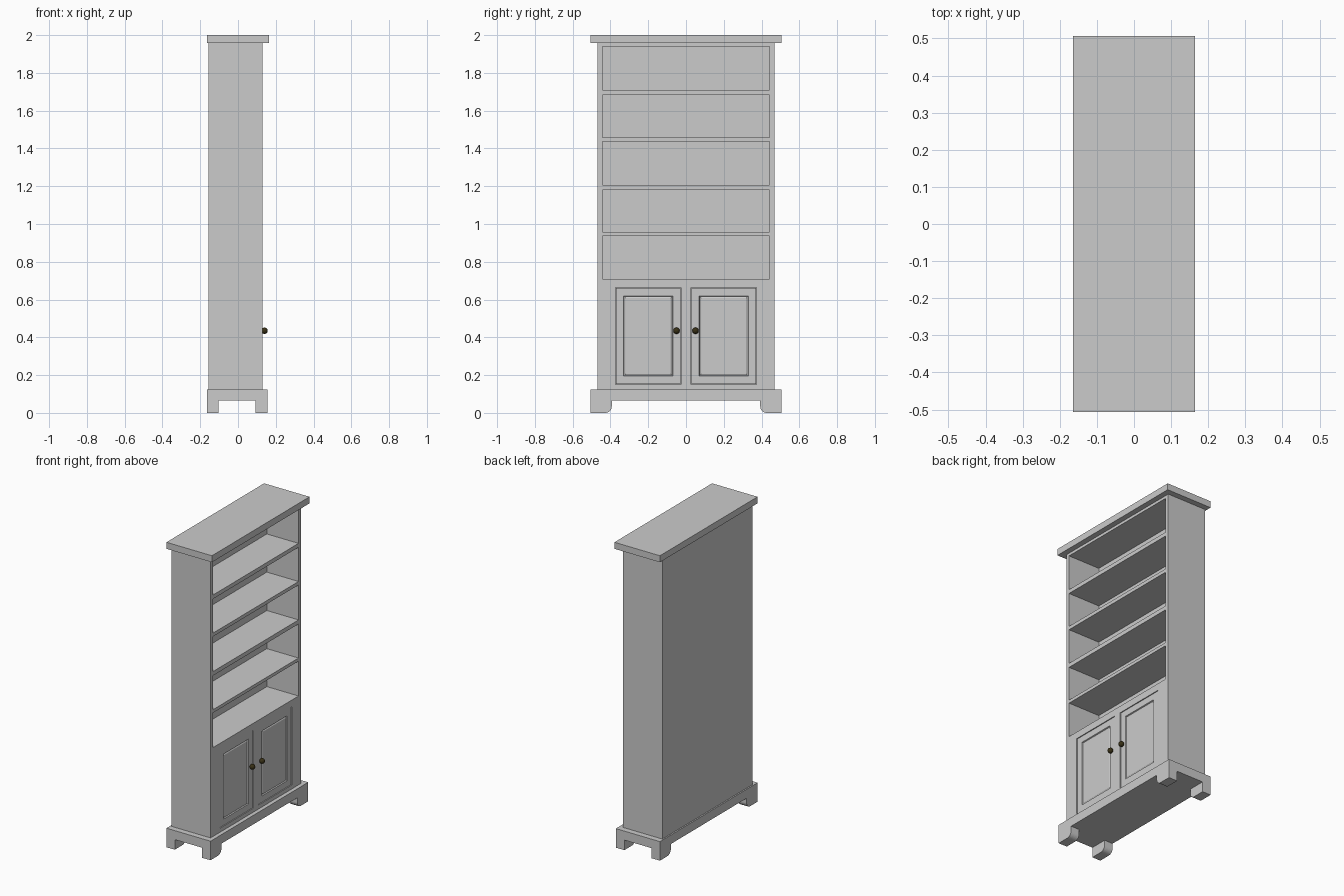
import bpy, bmesh
from math import sin, cos, pi
from mathutils import Vector

if "Cube" in bpy.data.objects:
    bpy.data.objects.remove(bpy.data.objects["Cube"])


def finish(name, bm, mat=None):
    bmesh.ops.recalc_face_normals(bm, faces=bm.faces)
    me = bpy.data.meshes.new(name)
    bm.to_mesh(me)
    bm.free()
    ob = bpy.data.objects.new(name, me)
    bpy.context.collection.objects.link(ob)
    if mat:
        me.materials.append(mat)
    return ob


def box_bm(lo, hi):
    bm = bmesh.new()
    bmesh.ops.create_cube(bm, size=1)
    lo, hi = Vector(lo), Vector(hi)
    for v in bm.verts:
        v.co = Vector(lo[i] + (v.co[i] + 0.5) * (hi[i] - lo[i]) for i in range(3))
    return bm


def front_face(bm):
    return max(bm.faces, key=lambda f: f.calc_center_median().x)


# Openings as (y0, y1, z0, z1, depth)
FRONT = 0.129
DOOR = (0.027, 0.373, 0.151, 0.663)
shelf_z = [(0.708, 0.936), (0.957, 1.180), (1.207, 1.436), (1.459, 1.683), (1.709, 1.939)]
openings = [(-0.443, 0.443, a, b, 0.23) for a, b in shelf_z]
openings += [(DOOR[0], DOOR[1], DOOR[2], DOOR[3], 0.02),
             (-DOOR[1], -DOOR[0], DOOR[2], DOOR[3], 0.02)]

# Carcass: one block with shelf bays and door recesses pushed in from the front
bm = box_bm((-0.156, -0.468, 0.125), (FRONT, 0.468, 1.957))
cuts = {(1, y) for o in openings for y in o[:2]} | {(2, z) for o in openings for z in o[2:4]}
for axis, value in sorted(cuts):
    co, no = Vector((0, 0, 0)), Vector((0, 0, 0))
    co[axis], no[axis] = value, 1
    bmesh.ops.bisect_plane(bm, geom=bm.verts[:] + bm.edges[:] + bm.faces[:],
                           plane_co=co, plane_no=no, dist=1e-6)
for y0, y1, z0, z1, depth in openings:
    cells = []
    for f in bm.faces:
        c = f.calc_center_median()
        if abs(c.x - FRONT) < 1e-4 and y0 < c.y < y1 and z0 < c.z < z1:
            cells.append(f)
    res = bmesh.ops.extrude_face_region(bm, geom=cells)
    verts = [g for g in res["geom"] if isinstance(g, bmesh.types.BMVert)]
    bmesh.ops.translate(bm, verts=verts, vec=(-depth, 0, 0))
    bmesh.ops.delete(bm, geom=[f for f in cells if f.is_valid], context='FACES_ONLY')
finish("carcass", bm)

# Top board and plinth
finish("top_board", box_bm((-0.165, -0.506, 1.957), (0.165, 0.506, 2.0)))
finish("plinth", box_bm((-0.165, -0.506, 0.066), (0.155, 0.506, 0.125)))

# Bracket feet with a rounded inner lower corner
R = 0.035
profile = [(0.506, 0.0), (0.506, 0.066), (0.393, 0.066)]
profile += [(0.393 + R - R * cos(a), R - R * sin(a)) for a in (i * pi / 16 for i in range(9))]
for side, s in (("left", -1), ("right", 1)):
    for end, x0, x1 in (("front", 0.093, 0.155), ("back", -0.165, -0.104)):
        bm = bmesh.new()
        face = bm.faces.new([bm.verts.new((x0, s * y, z)) for y, z in profile])
        res = bmesh.ops.extrude_face_region(bm, geom=[face], use_keep_orig=True)
        verts = [g for g in res["geom"] if isinstance(g, bmesh.types.BMVert)]
        bmesh.ops.translate(bm, verts=verts, vec=(x1 - x0, 0, 0))
        finish(f"{end}_{side}_foot", bm)

brass = bpy.data.materials.new("dark_brass")
brass.diffuse_color = (0.04, 0.03, 0.008, 1)
brass.use_nodes = True
brass.node_tree.nodes["Principled BSDF"].inputs["Base Color"].default_value = brass.diffuse_color

for side, s in (("left", -1), ("right", 1)):
    # Door with a moulded, sunken panel
    ya, yb = sorted((s * (DOOR[0] + 0.002), s * (DOOR[1] - 0.002)))
    bm = box_bm((FRONT - 0.02, ya, DOOR[2] + 0.002), (FRONT - 0.004, yb, DOOR[3] - 0.002))
    face = front_face(bm)
    for inset, dx in ((0.041, 0), (0.003, -0.007), (0.004, 0), (0.005, 0.003)):
        bmesh.ops.inset_individual(bm, faces=[face], thickness=inset, use_even_offset=True)
        bmesh.ops.translate(bm, verts=face.verts[:], vec=(dx, 0, 0))
    finish(f"{side}_door", bm)

    # Round door knob
    bm = bmesh.new()
    bmesh.ops.create_uvsphere(bm, u_segments=24, v_segments=12, radius=0.017)
    bmesh.ops.translate(bm, verts=bm.verts, vec=(0.14, s * 0.05, 0.435))
    for f in bm.faces:
        f.smooth = True
    finish(f"{side}_knob", bm, brass)
